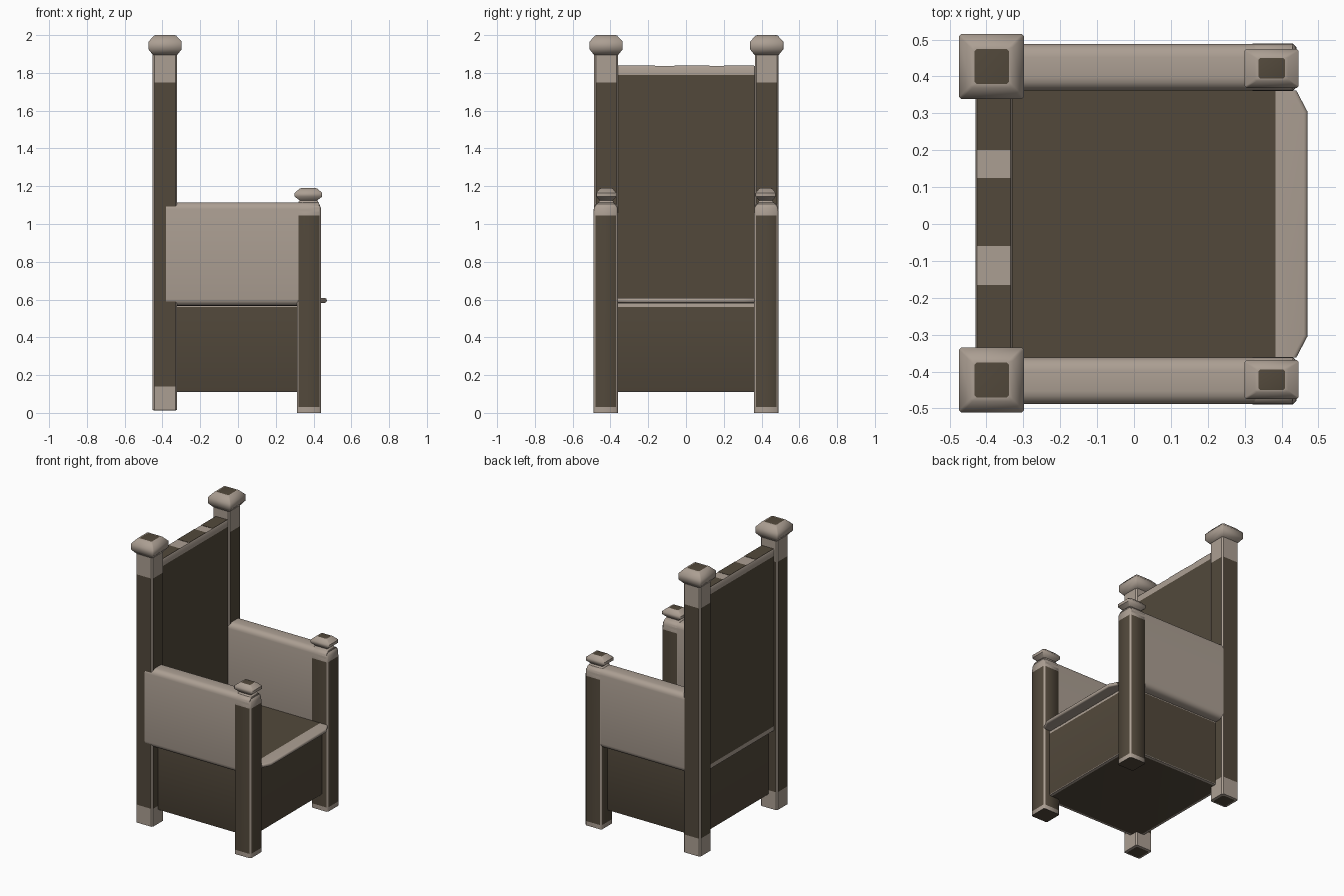
import bpy, bmesh, math

if "Cube" in bpy.data.objects:
    bpy.data.objects.remove(bpy.data.objects["Cube"])


def material(name, rgb):
    m = bpy.data.materials.new(name)
    m.diffuse_color = (*rgb, 1)
    m.use_nodes = True
    m.node_tree.nodes["Principled BSDF"].inputs["Base Color"].default_value = m.diffuse_color
    return m


LIGHT, DARK = 0, 1
MATS = [material("pale stone", (0.41, 0.345, 0.29)),
        material("dark brown", (0.085, 0.066, 0.044))]


def finish(name, bm, angle=35):
    bmesh.ops.recalc_face_normals(bm, faces=bm.faces)
    me = bpy.data.meshes.new(name)
    bm.to_mesh(me)
    bm.free()
    for m in MATS:
        me.materials.append(m)
    ob = bpy.data.objects.new(name, me)
    bpy.context.collection.objects.link(ob)
    bpy.context.view_layer.objects.active = ob
    bpy.ops.object.select_all(action='DESELECT')
    ob.select_set(True)
    bpy.ops.object.shade_smooth_by_angle(angle=math.radians(angle))
    return ob


def loft(name, cx, cy, rings, colours, caps, chamfer=0.009, angle=35):
    """Stack chamfered rectangles (z, half x, half y); chamfers stay pale."""
    bm = bmesh.new()
    loops = []
    for z, hx, hy in rings:
        c = chamfer
        pts = [(hx, -hy + c), (hx, hy - c), (hx - c, hy), (-hx + c, hy),
               (-hx, hy - c), (-hx, -hy + c), (-hx + c, -hy), (hx - c, -hy)]
        loops.append([bm.verts.new((cx + x, cy + y, z)) for x, y in pts])
    for a, b, col in zip(loops, loops[1:], colours):
        for i in range(8):
            j = (i + 1) % 8
            f = bm.faces.new((a[i], a[j], b[j], b[i]))
            f.material_index = col if i % 2 == 0 else LIGHT
    for loop, col in ((loops[0], caps[0]), (loops[-1], caps[1])):
        bm.faces.new(loop).material_index = col
    return finish(name, bm, angle)


def block(name, lo, hi, col):
    bm = bmesh.new()
    bmesh.ops.create_cube(bm, size=1)
    for v in bm.verts:
        v.co = [a + (b - a) * (c + 0.5) for a, b, c in zip(lo, hi, v.co)]
    for f in bm.faces:
        f.material_index = col
    return finish(name, bm)


for s, side in ((-1, "right"), (1, "left")):
    post_y = -0.423 if s < 0 else 0.427
    # tall back post with pale ends
    loft(f"back_post_{side}", -0.387, post_y,
         [(0.012, .05, .05), (0.015, .065, .063), (0.14, .065, .063), (1.75, .065, .063), (1.91, .065, .063)],
         [LIGHT, LIGHT, DARK, LIGHT], (DARK, LIGHT))
    # back finial
    loft(f"back_finial_{side}", -0.386, post_y,
         [(1.895, .064, .064), (1.925, .088, .088), (1.965, .088, .088),
          (1.998, .058, .058), (2.0, .047, .047)],
         [LIGHT] * 4, (LIGHT, DARK), 0.006, 50)
    # front post with chamfered top
    loft(f"front_post_{side}", 0.376, s * 0.425,
         [(0, .064, .064), (0.03, .064, .064), (1.045, .064, .064),
          (1.085, .063, .063), (1.105, .055, .055), (1.113, .04, .04)],
         [LIGHT, DARK, LIGHT, LIGHT, LIGHT], (DARK, LIGHT), 0.009, 50)
    # front finial with pinched neck
    loft(f"front_finial_{side}", 0.373, s * 0.422,
         [(1.11, .058, .042), (1.125, .046, .036), (1.145, .073, .053),
          (1.165, .073, .053), (1.188, .045, .034), (1.19, .036, .028)],
         [LIGHT] * 5, (LIGHT, DARK), 0.005, 50)
    # arm panel with rounded long edges
    bm = bmesh.new()
    bmesh.ops.create_cube(bm, size=1)
    for v in bm.verts:
        v.co = (0.025 + v.co.x * 0.81, s * 0.425 + v.co.y * 0.127, 0.841 + v.co.z * 0.548)
    long_edges = [e for e in bm.edges if abs(e.verts[0].co.x - e.verts[1].co.x) > 0.5]
    bmesh.ops.bevel(bm, geom=long_edges, offset=0.036, segments=4, profile=0.5, affect='EDGES')
    finish(f"arm_{side}", bm)

# boxed base reaching the post centres, with pale rims
loft("seat_base", 0.004, 0,
     [(0.11, .373, .402), (0.112, .39, .42), (0.116, .392, .422), (0.56, .392, .422), (0.578, .39, .42)],
     [LIGHT, LIGHT, DARK, LIGHT], (DARK, LIGHT), 0.004)
# backrest
loft("backrest", -0.38, 0,
     [(0.57, .05, .365), (0.6, .05, .365), (1.79, .05, .365),
      (1.828, .05, .365), (1.836, .045, .365)],
     [LIGHT, DARK, LIGHT, LIGHT], (LIGHT, LIGHT), 0.003)
# dark patches along the top of the backrest
for i, (y0, y1) in enumerate(((-.36, -.165), (-.06, .125), (.2, .36))):
    block(f"backrest_top_patch_{i}", (-.425, y0, 1.832), (-.335, y1, 1.838), DARK)

# seat slab with clipped front corners and rounded lip
bm = bmesh.new()
outline = [(-.4, -.37), (.44, -.362), (.47, -.305), (.47, .305), (.44, .362), (-.4, .37)]
base = bm.faces.new([bm.verts.new((x, y, 0.583)) for x, y in outline])
ext = bmesh.ops.extrude_face_region(bm, geom=[base])
for v in ext["geom"]:
    if isinstance(v, bmesh.types.BMVert):
        v.co.z = 0.608
lip = [e for e in bm.edges if all(v.co.x > 0.4 for v in e.verts)
       and abs(e.verts[0].co.z - e.verts[1].co.z) < 0.001]
bmesh.ops.bevel(bm, geom=lip, offset=0.01, segments=3, profile=0.5, affect='EDGES')
bmesh.ops.bisect_plane(bm, geom=bm.verts[:] + bm.edges[:] + bm.faces[:],
                       plane_co=(0.383, 0, 0), plane_no=(1, 0, 0))
for f in bm.faces:
    f.material_index = DARK if f.calc_center_median().x < 0.383 else LIGHT
finish("seat", bm)
